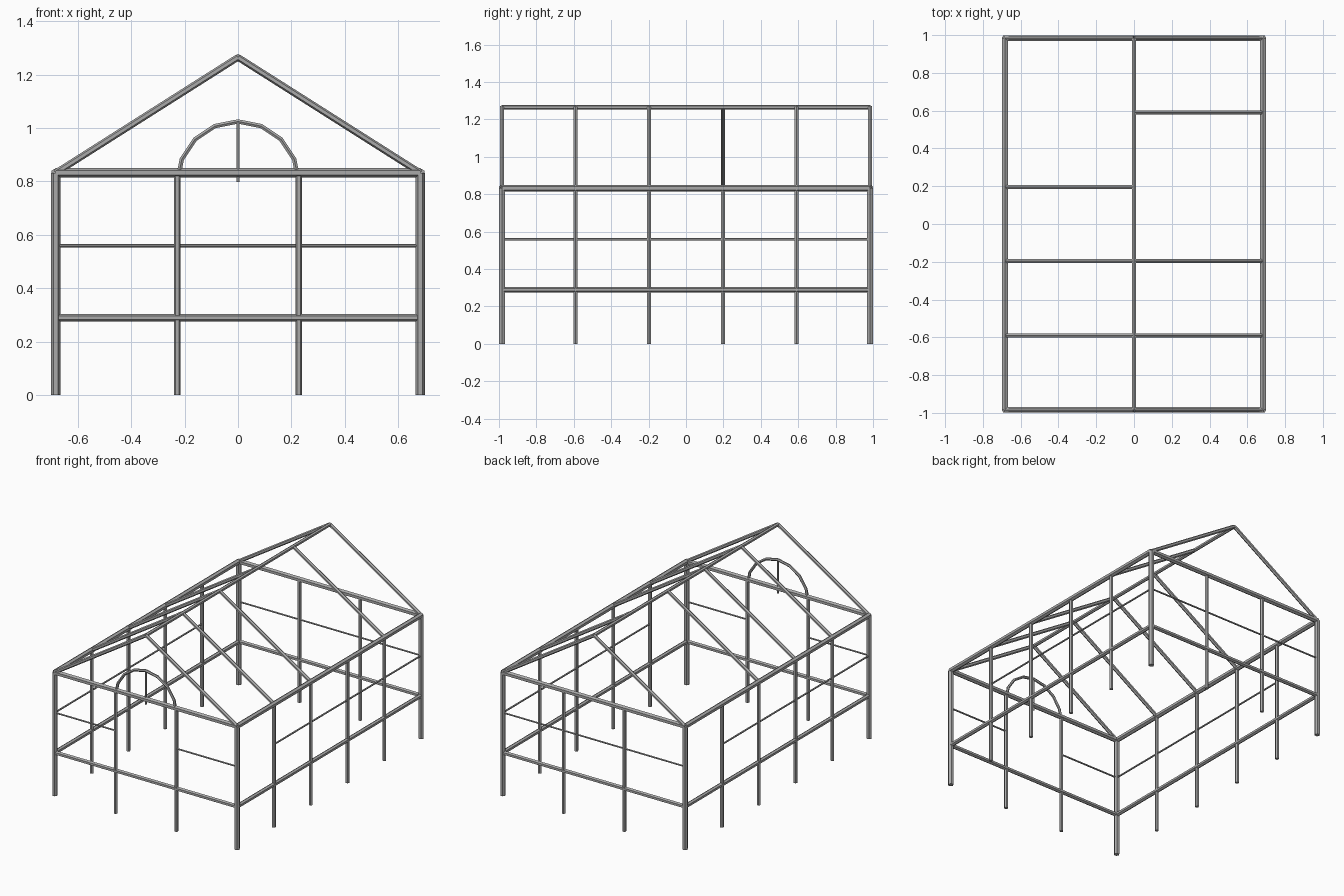
import bpy
import bmesh
from math import sin, cos, pi
from mathutils import Vector

default = bpy.data.objects.get("Cube")
if default:
    bpy.data.objects.remove(default)

# Single steel colour
steel = bpy.data.materials.new("grey_steel")
steel.use_nodes = True
grey = (0.4, 0.4, 0.4, 1)
steel.diffuse_color = grey
steel.node_tree.nodes["Principled BSDF"].inputs["Base Color"].default_value = grey

SIDES = 6
UP, ACROSS, ALONG = Vector((0, 0, 1)), Vector((1, 0, 0)), Vector((0, 1, 0))


def tube(name, points, radius, corner_dir=UP):
    """Capped hexagonal tube along a path, one corner pointing to corner_dir."""
    pts = [Vector(p) for p in points]
    bm = bmesh.new()
    rings = []
    for i, p in enumerate(pts):
        t = (pts[min(i + 1, len(pts) - 1)] - pts[max(i - 1, 0)]).normalized()
        u = (corner_dir - t * corner_dir.dot(t)).normalized()
        v = t.cross(u)
        angles = [2 * pi * k / SIDES for k in range(SIDES)]
        rings.append([bm.verts.new(p + radius * (u * cos(a) + v * sin(a))) for a in angles])
    for r0, r1 in zip(rings, rings[1:]):
        for k in range(SIDES):
            n = (k + 1) % SIDES
            bm.faces.new((r0[k], r0[n], r1[n], r1[k]))
    bm.faces.new(rings[0][::-1])
    bm.faces.new(rings[-1])
    bmesh.ops.recalc_face_normals(bm, faces=bm.faces)
    mesh = bpy.data.meshes.new(name)
    bm.to_mesh(mesh)
    bm.free()
    mesh.materials.append(steel)
    obj = bpy.data.objects.new(name, mesh)
    bpy.context.scene.collection.objects.link(obj)
    return obj


# Main dimensions: half width, half length, and heights
W, L = 0.683, 0.984
EAVE, RIDGE, SILL, MID = 0.832, 1.265, 0.289, 0.559
BIG, SILL_R, SMALL, THIN = 0.0175, 0.0145, 0.0125, 0.006
BAY_X = W / 3
FRAMES = [-L + 2 * L * k / 5 for k in range(6)]

# Corner posts and gable wall posts
for y, end in ((-L, "front"), (L, "back")):
    for s, side in ((1, "left"), (-1, "right")):
        tube(f"{end}_{side}_corner_post", [(s * W, y, 0), (s * W, y, EAVE)], BIG, ACROSS)
        tube(f"{end}_{side}_wall_post", [(s * BAY_X, y, 0), (s * BAY_X, y, EAVE)], SMALL, ACROSS)
        tube(f"{end}_{side}_gable_rafter", [(s * W, y, EAVE), (0, y, RIDGE)], SMALL)
    tube(f"{end}_gable_beam", [(-W, y, EAVE), (W, y, EAVE)], BIG)
    tube(f"{end}_sill_rail", [(-W, y, SILL), (W, y, SILL)], SILL_R)

# Long walls; one roof frame is left open on each side
for s, side, open_frame in ((1, "left", 3), (-1, "right", 4)):
    tube(f"{side}_eave_beam", [(s * W, -L, EAVE), (s * W, L, EAVE)], BIG)
    tube(f"{side}_sill_rail", [(s * W, -L, SILL), (s * W, L, SILL)], SILL_R)
    for k in range(1, 5):
        y = FRAMES[k]
        tube(f"{side}_side_post_{k}", [(s * W, y, 0), (s * W, y, EAVE)], SMALL, ACROSS)
        if k != open_frame:
            tube(f"{side}_rafter_{k}", [(s * W, y, EAVE), (0, y, RIDGE)], SMALL)

# Ridge
tube("ridge_beam", [(0, -L, RIDGE), (0, L, RIDGE)], SMALL)

# Thin middle rails, with one open bay on each long wall and the front doorway
tube("left_middle_rail", [(W, FRAMES[1], MID), (W, L, MID)], THIN)
tube("right_middle_rail", [(-W, -L, MID), (-W, FRAMES[4], MID)], THIN)
tube("back_middle_rail", [(-W, L, MID), (W, L, MID)], THIN)
for s, side in ((1, "left"), (-1, "right")):
    tube(f"front_{side}_middle_rail", [(s * BAY_X, -L, MID), (s * W, -L, MID)], THIN)

# Arched window over the doorway with its centre bar
ARCH_Z = 0.797
arch = [(-BAY_X * cos(pi * k / 8), -L, ARCH_Z + BAY_X * sin(pi * k / 8)) for k in range(9)]
tube("doorway_arch", arch, 0.0095, ALONG)
tube("arch_centre_bar", [(0, -L, ARCH_Z), (0, -L, ARCH_Z + BAY_X)], THIN, ACROSS)
